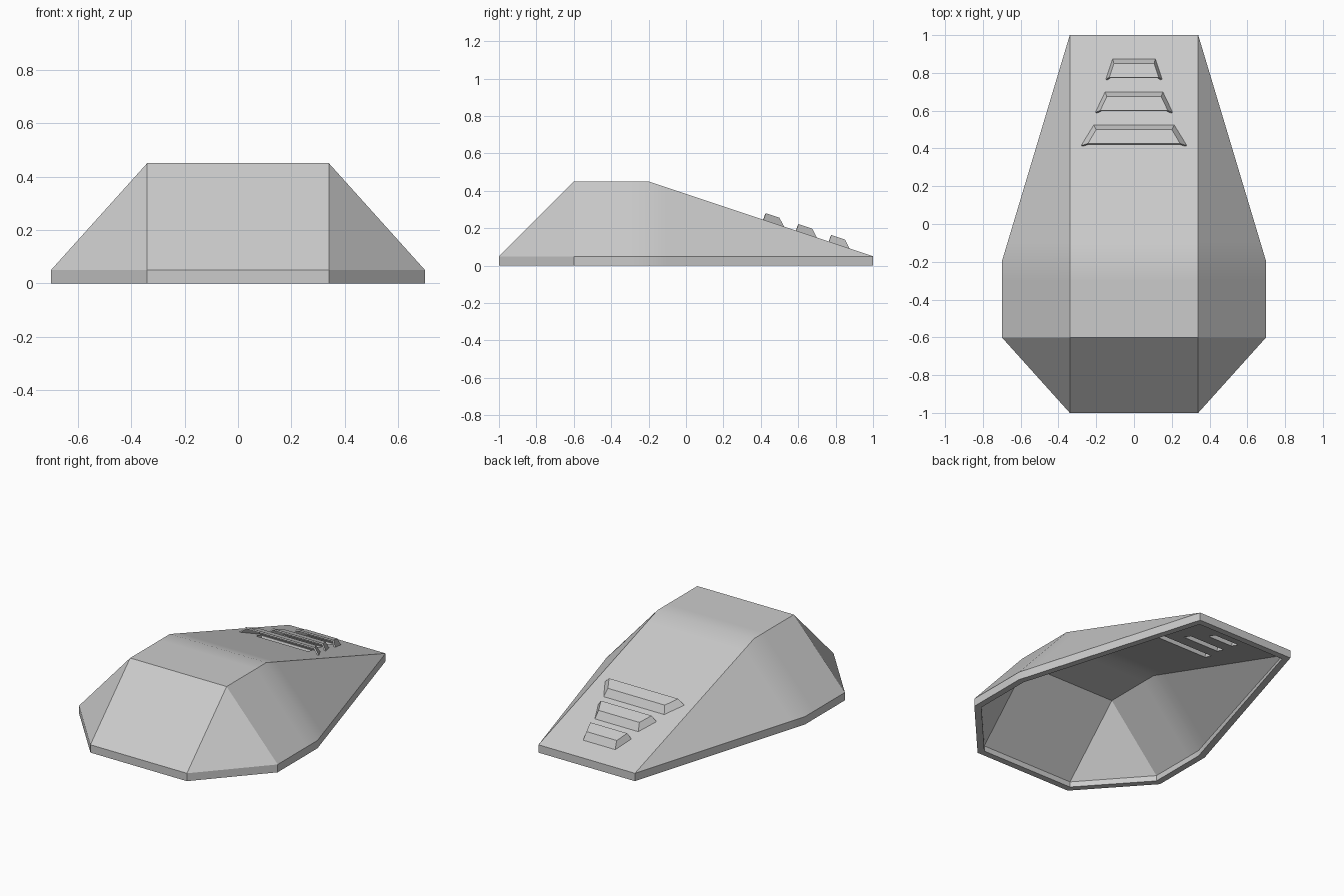
import bpy
import bmesh
from mathutils import Matrix, Vector

cube = bpy.data.objects.get("Cube")
if cube:
    bpy.data.objects.remove(cube, do_unlink=True)

grey = bpy.data.materials.new("plain_grey")
grey.use_nodes = True
colour = (0.6, 0.6, 0.6, 1.0)
grey.diffuse_color = colour
for node in grey.node_tree.nodes:
    if node.type == 'BSDF_PRINCIPLED':
        node.inputs["Base Color"].default_value = colour


def make(name, points, faces, cuts=()):
    """Mesh object from a few points; cuts add edge loops across y."""
    bm = bmesh.new()
    verts = [bm.verts.new(p) for p in points]
    for face in faces:
        bm.faces.new([verts[i] for i in face])
    for y in cuts:
        bmesh.ops.bisect_plane(bm, geom=bm.verts[:] + bm.edges[:] + bm.faces[:],
                               plane_co=(0, y, 0), plane_no=(0, 1, 0))
    mesh = bpy.data.meshes.new(name)
    bm.to_mesh(mesh)
    bm.free()
    mesh.materials.append(grey)
    obj = bpy.data.objects.new(name, mesh)
    bpy.context.collection.objects.link(obj)
    return obj


def activate(obj):
    bpy.ops.object.select_all(action='DESELECT')
    obj.select_set(True)
    bpy.context.view_layer.objects.active = obj


def thicken(obj, thickness):
    mod = obj.modifiers.new("wall", 'SOLIDIFY')
    mod.thickness = thickness
    mod.offset = -1
    mod.use_even_offset = True
    activate(obj)
    bpy.ops.object.modifier_apply(modifier=mod.name)


# Hull: octagonal skirt below a faceted roof, hollow and open underneath
half = [(0.34, -1), (0.70, -0.6), (0.70, -0.2), (0.34, 1)]
plan = half + [(-x, y) for x, y in reversed(half)]
n = len(plan)
points = [(x, y, z) for z in (0, 0.05) for x, y in plan]
points += [(0.34, -0.6, 0.45), (0.34, -0.2, 0.45),
           (-0.34, -0.2, 0.45), (-0.34, -0.6, 0.45)]
skirt = [(i, (i + 1) % n, (i + 1) % n + n, i + n) for i in range(n)]
roof = [(8, 9, 16), (9, 10, 17, 16), (10, 11, 17), (11, 12, 18, 17),
        (12, 13, 18), (13, 14, 19, 18), (14, 15, 19), (15, 8, 16, 19),
        (16, 17, 18, 19)]
hull = make("hull", points, skirt + roof, cuts=(-0.1, -0.3))
thicken(hull, 0.04)

# Vents: front-facing hoods over slots in the sloping rear panel
along = Vector((0, 3, -1)).normalized()
normal = Vector((0, 1, 3)).normalized()
length, top_length, height = 0.115, 0.077, 0.037
vents = [("large", 0.415, 0.28, 0.213),
         ("middle", 0.59, 0.205, 0.153),
         ("small", 0.765, 0.15, 0.113)]
for size, y, front, back in vents:
    origin = Vector((0, y, 0.05 + (1 - y) / 3))
    frame = Matrix((Vector((1, 0, 0)), along, normal)).transposed().to_4x4()
    frame.translation = origin
    ft, bt = front * 0.87, back * 0.94
    hood_points = [(-front, 0, 0), (front, 0, 0), (back, length, 0), (-back, length, 0),
                   (-ft, 0, height), (ft, 0, height),
                   (bt, top_length, height), (-bt, top_length, height)]
    hood = make(size + "_vent_hood", [frame @ Vector(p) for p in hood_points],
                [(4, 5, 6, 7), (1, 2, 6, 5), (2, 3, 7, 6), (3, 0, 4, 7)])
    thicken(hood, 0.008)

    # Slot through the panel below the hood
    w = bt - 0.02
    slot_points = [frame @ Vector((x, u, d)) for d in (-0.08, 0.015)
                   for x, u in ((-w, 0.02), (w, 0.02), (w, 0.085), (-w, 0.085))]
    slot = make(size + "_slot_cutter", slot_points,
                [(3, 2, 1, 0), (4, 5, 6, 7), (0, 1, 5, 4),
                 (1, 2, 6, 5), (2, 3, 7, 6), (3, 0, 4, 7)])
    slot.hide_render = True
    mod = hull.modifiers.new("slot", 'BOOLEAN')
    mod.operation = 'DIFFERENCE'
    mod.solver = 'EXACT'
    mod.object = slot
    activate(hull)
    bpy.ops.object.modifier_apply(modifier=mod.name)
    bpy.data.objects.remove(slot, do_unlink=True)

# Shallow creases blend, the rest stay crisp
activate(hull)
bpy.ops.object.shade_smooth_by_angle(angle=0.52)
